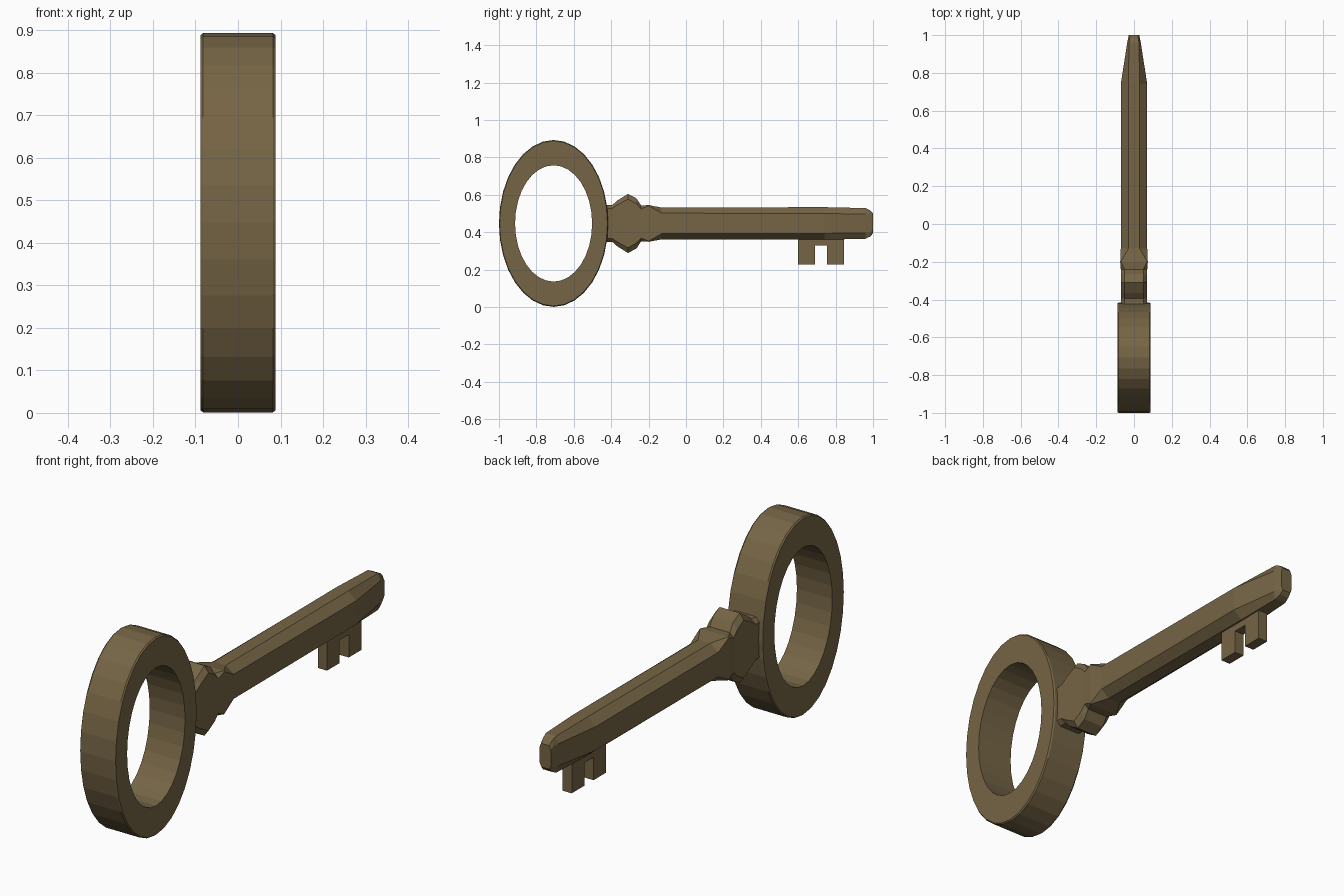
import bpy, bmesh
from math import sin, cos, tau

if "Cube" in bpy.data.objects:
    bpy.data.objects.remove(bpy.data.objects["Cube"])

CZ = 0.447  # height of the key's long axis

brass = bpy.data.materials.new("aged_brass")
brass.diffuse_color = (0.18, 0.13, 0.06, 1)
brass.use_nodes = True
brass.node_tree.nodes["Principled BSDF"].inputs["Base Color"].default_value = brass.diffuse_color


def finish(name, bm):
    bmesh.ops.recalc_face_normals(bm, faces=bm.faces)
    me = bpy.data.meshes.new(name)
    bm.to_mesh(me)
    bm.free()
    me.materials.append(brass)
    ob = bpy.data.objects.new(name, me)
    bpy.context.collection.objects.link(ob)
    return ob


def loft(bm, rings, closed):
    loops = [[bm.verts.new(p) for p in r] for r in rings]
    pairs = list(zip(loops, loops[1:]))
    if closed:
        pairs.append((loops[-1], loops[0]))
    for a, b in pairs:
        n = len(a)
        for i in range(n):
            j = (i + 1) % n
            bm.faces.new((a[i], a[j], b[j], b[i]))
    if not closed:
        bm.faces.new(loops[0])
        bm.faces.new(loops[-1])


# Oval bow: a section (x, y radius, z radius) swept round 32 sides
section = [(-0.082, 0.292, 0.446), (0.082, 0.292, 0.446), (0.088, 0.288, 0.441),
           (0.088, 0.206, 0.311), (-0.088, 0.206, 0.311), (-0.088, 0.288, 0.441)]
N = 32
bm = bmesh.new()
loft(bm, [[(x, -0.708 + ry * cos(tau * i / N), CZ + rz * sin(tau * i / N))
           for i in range(N)] for x, ry, rz in section], True)
finish("bow", bm)

# Collar, knob and tapered shaft: eight-sided sections along y
# (y, half width, half width of top flat, half height of side, half height)
stations = [
    (-0.425, .070, .050, .080, .098), (-0.395, .070, .050, .080, .098),
    (-0.365, .070, .050, .100, .124), (-0.310, .070, .050, .130, .158),
    (-0.265, .070, .050, .105, .134), (-0.240, .070, .050, .078, .096),
    (-0.200, .073, .070, .094, .098), (-0.130, .070, .030, .055, .085),
    (0.740, .070, .030, .053, .087), (0.960, .036, .026, .050, .082),
    (0.985, .031, .022, .048, .070), (1.000, .028, .020, .035, .053)]
bm = bmesh.new()
loft(bm, [[(sx * x, y, CZ + sz * z) for x, z, sx, sz in (
    (w, s, 1, -1), (w, s, 1, 1), (t, h, 1, 1), (t, h, -1, 1),
    (w, s, -1, 1), (w, s, -1, -1), (t, h, -1, -1), (t, h, 1, -1))]
    for y, w, t, s, h in stations], False)
finish("shaft", bm)

# Bit: notched plate with two teeth
outline = [(0.60, 0.40), (0.60, 0.227), (0.69, 0.227), (0.69, 0.33),
           (0.755, 0.33), (0.755, 0.227), (0.845, 0.227), (0.845, 0.40)]
bm = bmesh.new()
loft(bm, [[(x, y, z) for y, z in outline] for x in (-0.023, 0.023)], False)
finish("bit", bm)
